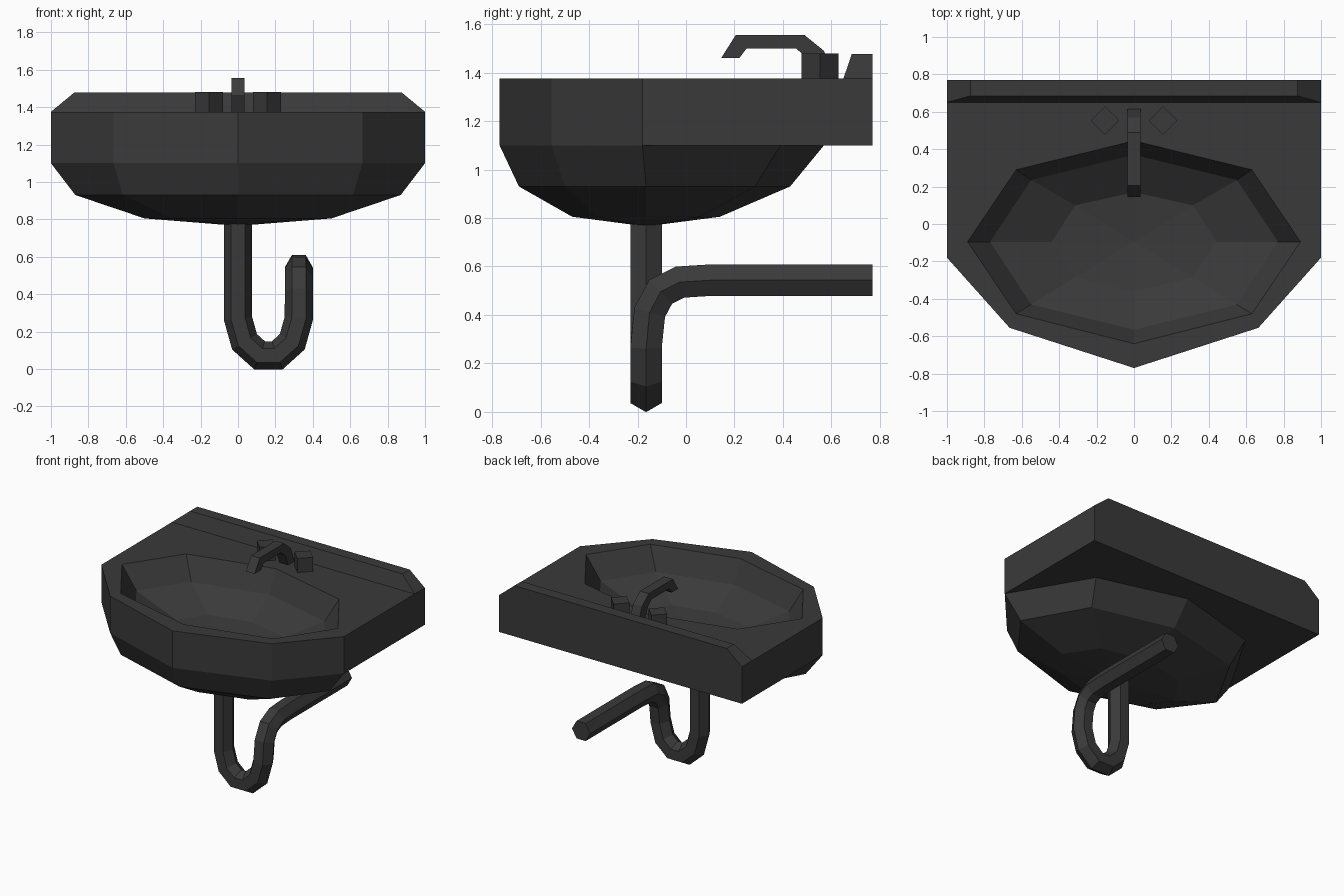
import bpy, bmesh
from mathutils import Vector

cube = bpy.data.objects.get("Cube")
if cube:
    bpy.data.objects.remove(cube, do_unlink=True)

mat = bpy.data.materials.new("dark grey")
mat.use_nodes = True
COLOUR = (0.042, 0.042, 0.042, 1)
mat.diffuse_color = COLOUR
mat.node_tree.nodes["Principled BSDF"].inputs["Base Color"].default_value = COLOUR


def finish(name, bm):
    bmesh.ops.recalc_face_normals(bm, faces=bm.faces)
    mesh = bpy.data.meshes.new(name)
    bm.to_mesh(mesh)
    bm.free()
    mesh.materials.append(mat)
    obj = bpy.data.objects.new(name, mesh)
    bpy.context.collection.objects.link(obj)
    return obj


def bridge(bm, a, b):
    n = len(a)
    for i in range(n):
        j = (i + 1) % n
        bm.faces.new((a[i], a[j], b[j], b[i]))


def oval(bm, z, half, diag, side_y, front, diag_front, diag_back, back):
    """Eight-sided ring, counter-clockwise from the right-hand side point."""
    pts = [(half, side_y), (diag, diag_back), (0, back), (-diag, diag_back),
           (-half, side_y), (-diag, diag_front), (0, front), (diag, diag_front)]
    return [bm.verts.new((x, y, z)) for x, y in pts]


def cap_to_point(bm, ring, point):
    tip = bm.verts.new(point)
    for i in range(len(ring)):
        bm.faces.new((ring[i], ring[(i + 1) % len(ring)], tip))


def prism(name, rings):
    """Closed solid through a list of matching rings."""
    bm = bmesh.new()
    loops = [[bm.verts.new(p) for p in ring] for ring in rings]
    for a, b in zip(loops, loops[1:]):
        bridge(bm, a, b)
    bm.faces.new(loops[0])
    bm.faces.new(loops[-1])
    return finish(name, bm)


# Basin: underside bowl, slab wall, deck and inner hollow in one shell
RIM, LOW = 1.375, 1.10
bm = bmesh.new()
outer = [oval(bm, LOW, 1, .665, -.18, -.77, -.555, .39, .57),
         oval(bm, .93, .87, .615, -.165, -.69, -.50, .285, .43),
         oval(bm, .805, .5, .35, -.165, -.47, -.37, .06, .14)]
inner = [oval(bm, RIM, .89, .63, -.095, -.64, -.48, .29, .445),
         oval(bm, 1.21, .77, .55, -.095, -.565, -.43, .235, .37),
         oval(bm, 1.08, .44, .315, -.095, -.36, -.285, .10, .17)]
for rings, tip in ((outer, (0, -.165, .765)), (inner, (0, -.095, 1.05))):
    for a, b in zip(rings, rings[1:]):
        bridge(bm, a, b)
    cap_to_point(bm, rings[-1], tip)

back_low = [bm.verts.new((x, .77, LOW)) for x in (1, -1)]
ring = outer[0]
bm.faces.new(back_low + [ring[4], ring[3], ring[2], ring[1], ring[0]])
wall_low = back_low + ring[4:] + ring[:1]
wall_top = [bm.verts.new((v.co.x, v.co.y, RIM)) for v in wall_low]
bridge(bm, wall_low, wall_top)
deck_edges = [bm.edges.get((r[i], r[i - 1]))
              for r in (wall_top, inner[0]) for i in range(len(r))]
bmesh.ops.triangle_fill(bm, edges=deck_edges, use_beauty=True,
                        use_dissolve=False, normal=(0, 0, 1))
finish("basin", bm)

# Sloped ledge along the back
prism("back_ledge", [
    [(-1, .65, RIM), (1, .65, RIM), (1, .77, RIM), (-1, .77, RIM)],
    [(-.875, .685, 1.478), (.875, .685, 1.478), (.875, .77, 1.478), (-.875, .77, 1.478)]])

# Tap handles: square posts turned on their corners
for side, x in (("right", -.155), ("left", .155)):
    r = .076
    prism(side + "_tap_handle", [
        [(x + r, .553, z), (x, .553 + r, z), (x - r, .553, z), (x, .553 - r, z)]
        for z in (RIM, 1.48)])

# Spout: bent bar with a square section
top_line = [(.145, 1.46), (.205, 1.555), (.49, 1.555), (.57, 1.49), (.615, RIM)]
under_line = [(.22, 1.46), (.25, 1.50), (.455, 1.50), (.50, 1.46), (.54, RIM)]
prism("spout", [
    [(-.036, y, z), (.036, y, z), (.036, v, w), (-.036, v, w)]
    for (y, z), (v, w) in zip(top_line, under_line)])

# Drain pipe: six-sided section swept down, round a trap and out to the back
trap = [(0, .80), (0, .27), (.035, .145), (.115, .073),
        (.21, .073), (.29, .145), (.325, .27)]
outlet = [(-.15, .41), (-.105, .495), (-.025, .535), (.10, .543), (.77, .543)]
path = [Vector((x, -.165, z)) for x, z in trap] + [Vector((.325, y, z)) for y, z in outlet]
section = [(.075, 0), (.0375, .065), (-.0375, .065),
           (-.075, 0), (-.0375, -.065), (.0375, -.065)]
rings = []
for i, p in enumerate(path):
    before = (p - path[i - 1]).normalized() if i else None
    after = (path[i + 1] - p).normalized() if i + 1 < len(path) else None
    tangent = ((before or after) + (after or before)).normalized()
    mitre = 1 / tangent.dot(before or after)
    if i < len(trap):
        across = Vector((0, 1, 0))
        out = tangent.cross(across).normalized()
        su, sv = mitre, 1
    else:
        out = Vector((-1, 0, 0))
        across = out.cross(tangent).normalized()
        su, sv = 1, mitre
    rings.append([p + out * u * su + across * v * sv for u, v in section])
prism("drain_pipe", rings)
